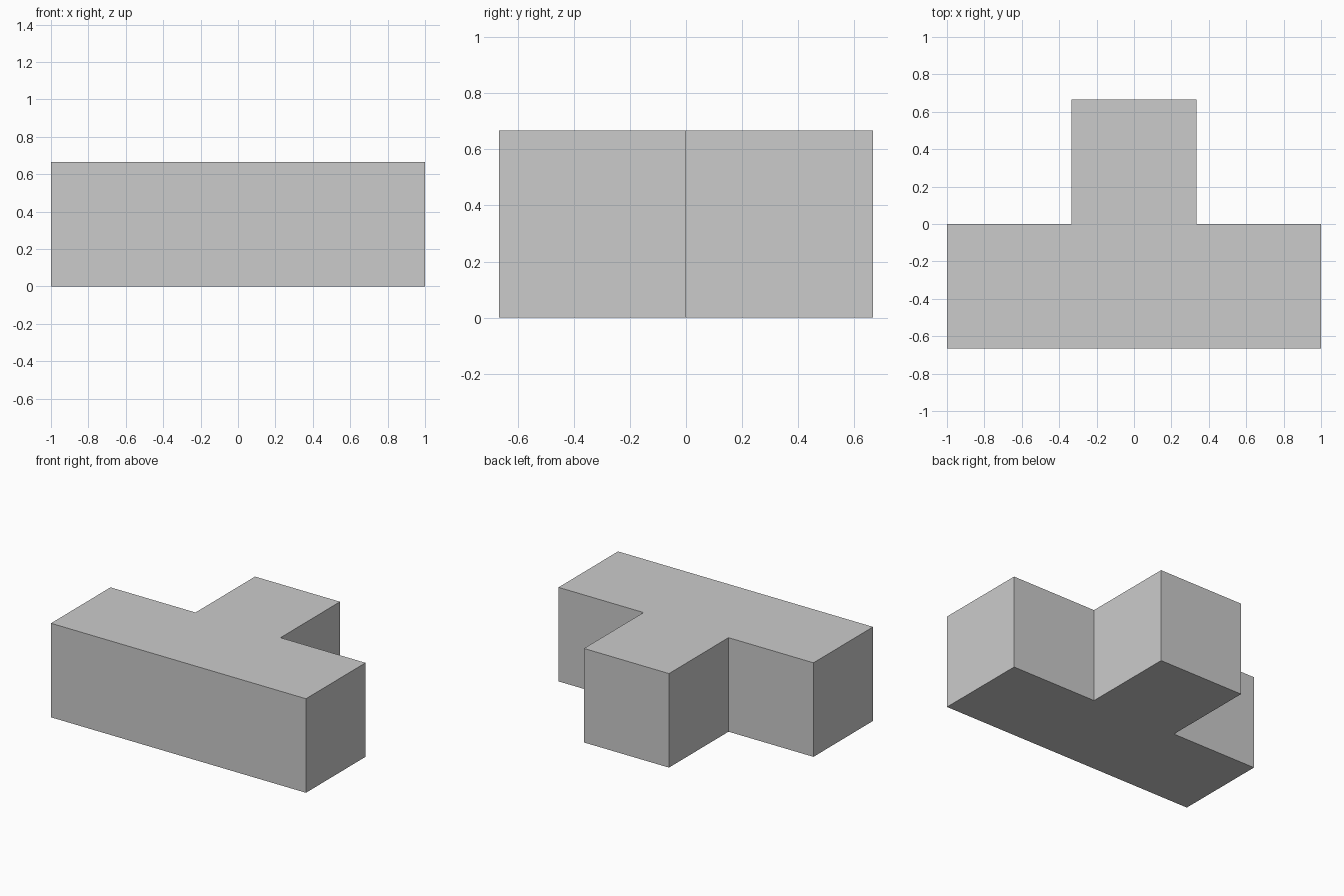
import bpy, bmesh

if "Cube" in bpy.data.objects:
    bpy.data.objects.remove(bpy.data.objects["Cube"])

U = 2 / 3  # side of one cube unit

# T-shaped outline: long bar at the front, stem at the back
half = [(1.5 * U, -U), (1.5 * U, 0), (0.5 * U, 0), (0.5 * U, U)]
outline = half + [(-x, y) for x, y in reversed(half)]

# Extrude the outline upwards into a solid block
bm = bmesh.new()
base = bm.faces.new([bm.verts.new((x, y, 0)) for x, y in outline])
top = bmesh.ops.extrude_face_region(bm, geom=[base], use_keep_orig=True)
bmesh.ops.translate(bm, vec=(0, 0, U),
                    verts=[g for g in top["geom"] if isinstance(g, bmesh.types.BMVert)])
bmesh.ops.recalc_face_normals(bm, faces=bm.faces)

mesh = bpy.data.meshes.new("t_block")
bm.to_mesh(mesh)
bm.free()
bpy.context.collection.objects.link(bpy.data.objects.new("t_block", mesh))
